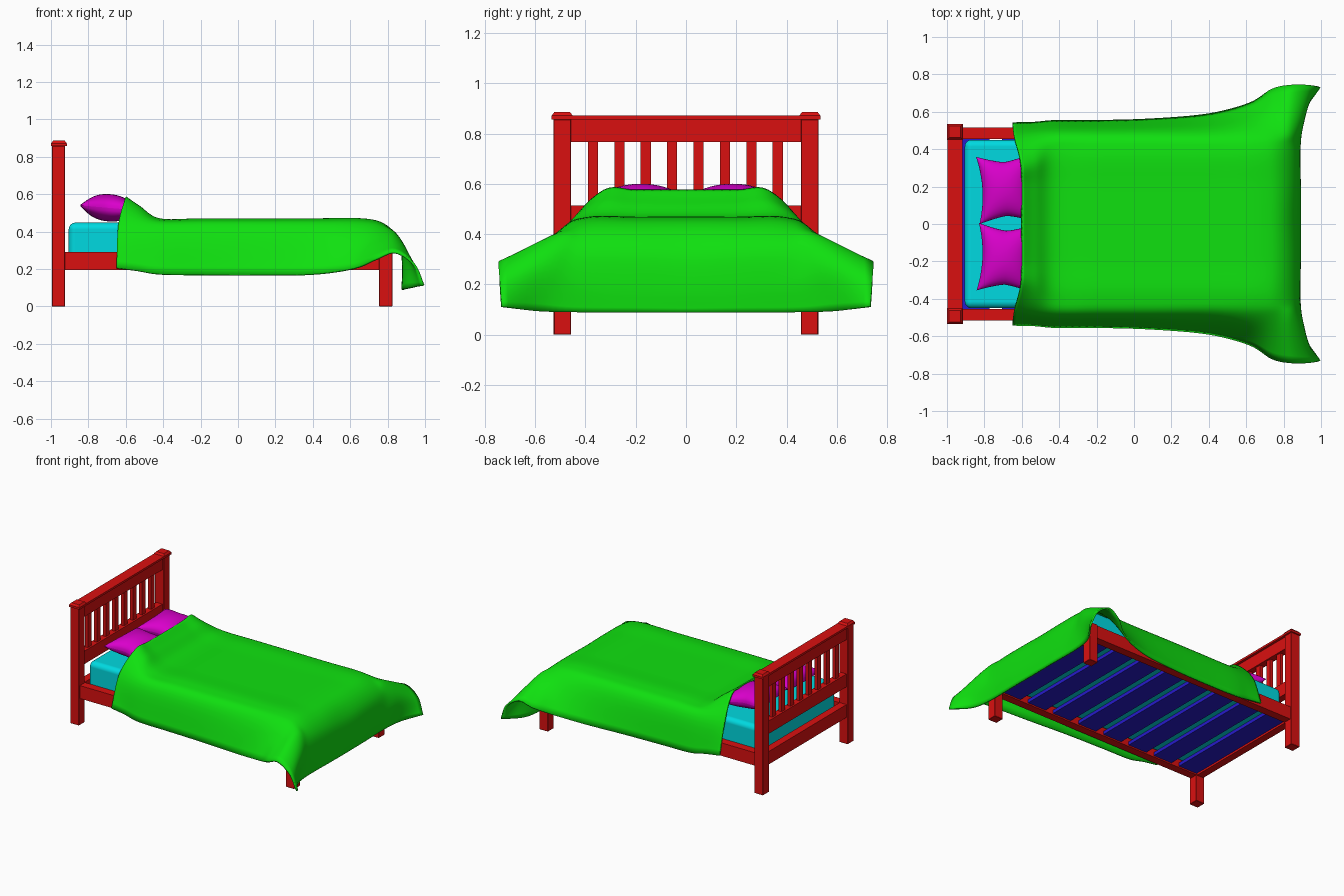
import bpy
import math

if "Cube" in bpy.data.objects:
    bpy.data.objects.remove(bpy.data.objects["Cube"])


def material(name, color):
    m = bpy.data.materials.new(name)
    m.diffuse_color = (*color, 1)
    m.use_nodes = True
    m.node_tree.nodes["Principled BSDF"].inputs["Base Color"].default_value = m.diffuse_color
    return m


RED = material("frame_red", (0.7, 0.005, 0.005))
BLUE = material("slat_blue", (0.02, 0.01, 0.6))
CYAN = material("mattress_cyan", (0.0, 0.7, 0.75))
GREEN = material("blanket_green", (0.005, 0.75, 0.005))
PINK = material("pillow_magenta", (0.7, 0.0, 0.6))


def make(name, verts, faces, mat, smooth=False):
    me = bpy.data.meshes.new(name)
    me.from_pydata(verts, [], faces)
    me.materials.append(mat)
    ob = bpy.data.objects.new(name, me)
    bpy.context.collection.objects.link(ob)
    if smooth:
        me.shade_smooth()
    return ob


def box(name, x, y, z, mat=RED, bevel=0.0, segments=1):
    verts = [(a, b, c) for a in x for b in y for c in z]
    faces = [(0, 1, 3, 2), (4, 6, 7, 5), (0, 4, 5, 1), (2, 3, 7, 6), (0, 2, 6, 4), (1, 5, 7, 3)]
    ob = make(name, verts, faces, mat)
    if bevel:
        mod = ob.modifiers.new("bevel", 'BEVEL')
        mod.width, mod.segments = bevel, segments
    return ob


def both_sides(name, x, y, z, bevel=0.0):
    return [box(name + "_left", x, y, z, RED, bevel),
            box(name + "_right", x, (-y[1], -y[0]), z, RED, bevel)]


# Posts, legs and side rails
both_sides("head_post", (-0.995, -0.925), (0.457, 0.527), (0, 0.857), 0.002)
both_sides("foot_leg", (0.755, 0.825), (0.457, 0.525), (0, 0.29), 0.002)
both_sides("side_rail", (-0.93, 0.76), (0.455, 0.515), (0.195, 0.29))

# Post caps with tapered tops
for cap in both_sides("post_cap", (-1.0, -0.915), (0.45, 0.535), (0.857, 0.872)):
    cy = math.copysign(0.4925, cap.data.vertices[0].co.y)
    top = [v.co.copy() for v in cap.data.vertices if v.co.z > 0.86]
    x0, x1 = min(v.x for v in top), max(v.x for v in top)
    verts = [(x, cy + s * w, z) for z, w, i in ((0.871, 0.0425, 0), (0.886, 0.031, 0.0115))
             for x, s in ((x0 + i, -1), (x1 - i, -1), (x1 - i, 1), (x0 + i, 1))]
    make(cap.name + "_top", verts, [(4, 5, 6, 7)] +
         [(k, (k + 1) % 4, (k + 1) % 4 + 4, k + 4) for k in range(4)], RED)

# Cross rails of headboard and foot
W = (-0.46, 0.46)
box("headboard_cap", (-0.998, -0.917), W, (0.857, 0.872))
box("headboard_top_rail", (-0.985, -0.935), W, (0.767, 0.858))
box("headboard_middle_rail", (-0.985, -0.935), W, (0.42, 0.515))
box("head_bottom_rail", (-0.985, -0.93), W, (0.195, 0.29))
box("foot_rail", (0.76, 0.82), W, (0.195, 0.29))

# Headboard spindles
for i in range(8):
    y = -0.37 + 0.105 * i
    box(f"headboard_spindle_{i + 1}", (-0.972, -0.948), (y - 0.02, y + 0.02), (0.51, 0.77))

# Base slats
for i in range(8):
    x = -0.925 + 0.2185 * i
    box(f"base_slat_{i + 1}", (x, x + 0.153), (-0.456, 0.456), (0.205, 0.23), BLUE)

# Mattress
mattress = box("mattress", (-0.905, 0.757), (-0.45, 0.45), (0.235, 0.448), CYAN, 0.036, 5)
mattress.data.shade_smooth()
mattress.modifiers["bevel"].harden_normals = True


# Pillows: cushion with pinched edges and pointed corners
def pillow(name, y, turn):
    n, verts, faces = 20, [], []
    for side in (1, -1):
        base = len(verts)
        for i in range(n + 1):
            for j in range(n + 1):
                u = math.sin(math.pi * (i / n - 0.5))
                v = math.sin(math.pi * (j / n - 0.5))
                puff = max(0, (1 - u * u) * (1 - v * v)) ** 0.42
                verts.append((0.148 * u * (1 - 0.17 * (1 - v * v)),
                              0.18 * v * (1 - 0.2 * (1 - abs(u) ** 1.3)),
                              side * 0.073 * puff))
        for i in range(n):
            for j in range(n):
                a = base + i * (n + 1) + j
                f = (a, a + n + 1, a + n + 2, a + 1)
                faces.append(f if side > 0 else f[::-1])
    ob = make(name, verts, faces, PINK, True)
    ob.location = (-0.688, y, 0.527)
    ob.rotation_euler = (0, math.radians(5), math.radians(turn))


pillow("pillow_left", 0.187, 3)
pillow("pillow_right", -0.18, -2)

# Blanket: half cross-sections from head to foot
# each row: centre (x, z), shoulder, side bend, hem
rows = [
    ((-0.60, 0.572), (-0.605, 0.325, 0.572), (-0.64, 0.46, 0.43), (-0.65, 0.538, 0.205)),
    ((-0.53, 0.522), (-0.53, 0.345, 0.525), (-0.55, 0.475, 0.42), (-0.54, 0.54, 0.19)),
]
rows += [((x, 0.461), (x, 0.385, 0.461), (x, 0.487, 0.41),
          (x, 0.55 + 0.09 * max(x, 0), 0.166 + 0.03 * x * x)) for x in (-0.42, -0.2, 0.1, 0.4)]
rows += [
    ((0.67, 0.461), (0.66, 0.39, 0.461), (0.63, 0.50, 0.41), (0.62, 0.645, 0.203)),
    ((0.79, 0.428), (0.78, 0.40, 0.432), (0.76, 0.505, 0.405), (0.74, 0.72, 0.253)),
    ((0.865, 0.33), (0.86, 0.41, 0.35), (0.84, 0.51, 0.385), (0.84, 0.742, 0.288)),
    ((0.885, 0.20), (0.885, 0.43, 0.22), (0.905, 0.56, 0.27), (0.94, 0.742, 0.225)),
    ((0.882, 0.088), (0.88, 0.45, 0.09), (0.905, 0.60, 0.095), (0.992, 0.732, 0.112)),
]


def spline(pts, steps):
    # smooth curve through the given points
    p = [tuple(2 * a - b for a, b in zip(pts[0], pts[1]))] + list(pts)
    p.append(tuple(2 * a - b for a, b in zip(pts[-1], pts[-2])))
    out = []
    for i in range(1, len(p) - 2):
        for k in range(steps):
            t = k / steps
            out.append(tuple(
                0.5 * (2 * b + (c - a) * t + (2 * a - 5 * b + 4 * c - d) * t * t
                       + (3 * b - a - 3 * c + d) * t ** 3)
                for a, b, c, d in zip(*p[i - 1:i + 3])))
    return out + [tuple(pts[-1])]


grid = []
for (cx, cz), sh, bend, hem in rows:
    half = [(cx, 0.2, cz + 0.5 * (sh[2] - cz)), sh, bend, hem]
    full = [(x, -y, z) for x, y, z in reversed(half)] + [(cx, 0, cz)] + half
    grid.append(spline(full, 6))
lines = [spline(col, 6) for col in zip(*grid)]
nr = len(lines[0])
verts = [v for line in lines for v in line]
faces = [(a, a + 1, a + nr + 1, a + nr)
         for c in range(len(lines) - 1) for a in range(c * nr, c * nr + nr - 1)]
blanket = make("blanket", verts, faces, GREEN, True)
solid = blanket.modifiers.new("thickness", 'SOLIDIFY')
solid.thickness, solid.offset = 0.012, 0
